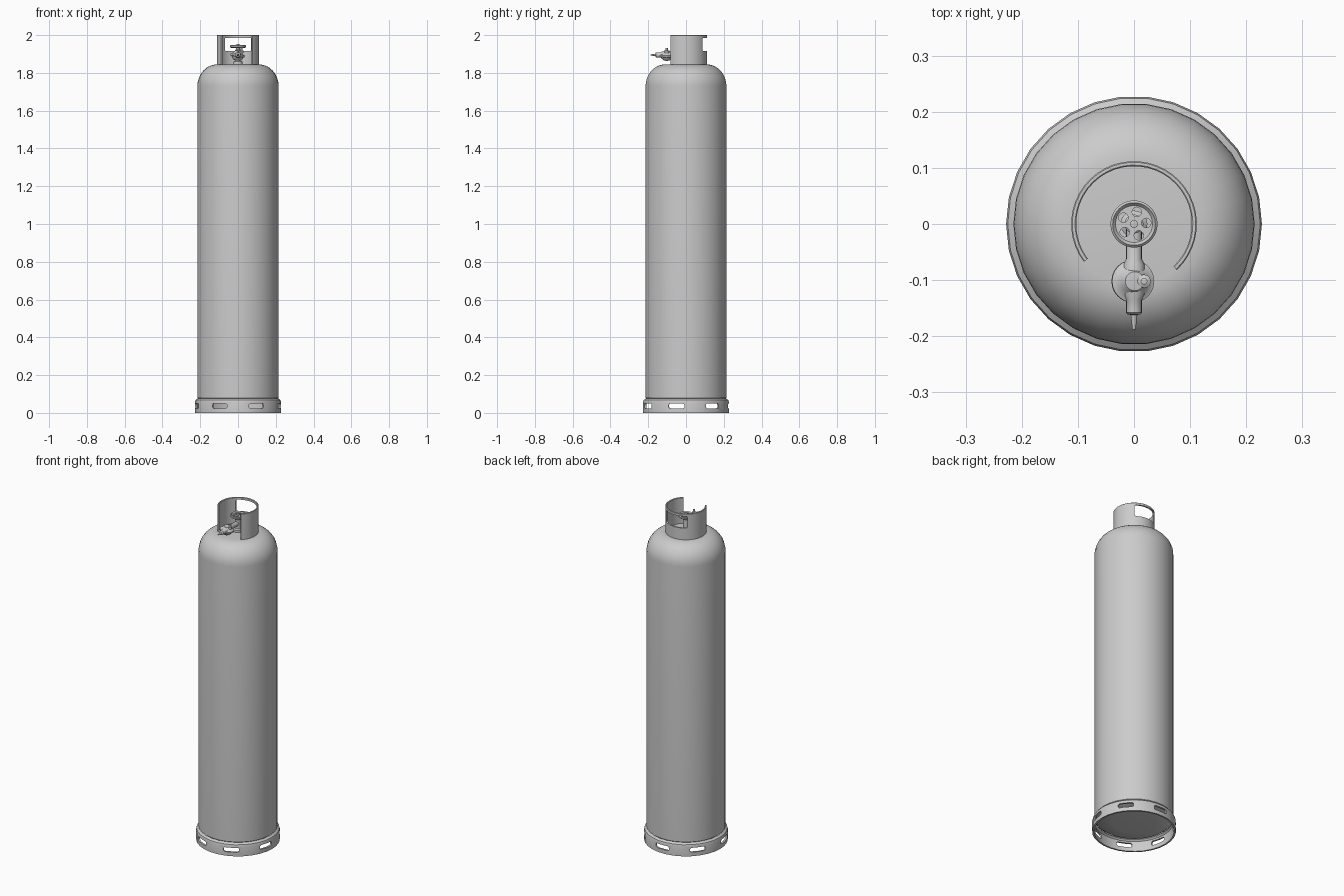
import bpy, bmesh
from math import sin, cos, pi, radians
from mathutils import Matrix, Vector

if "Cube" in bpy.data.objects:
    bpy.data.objects.remove(bpy.data.objects["Cube"])


def finish(bm, name, matrix=None, smooth=35):
    bmesh.ops.remove_doubles(bm, verts=bm.verts, dist=1e-6)
    if matrix:
        bm.transform(matrix)
    bmesh.ops.recalc_face_normals(bm, faces=bm.faces)
    mesh = bpy.data.meshes.new(name)
    bm.to_mesh(mesh)
    bm.free()
    ob = bpy.data.objects.new(name, mesh)
    bpy.context.collection.objects.link(ob)
    if smooth:
        shade(ob, smooth)
    return ob


def shade(ob, angle=35):
    bpy.ops.object.select_all(action='DESELECT')
    bpy.context.view_layer.objects.active = ob
    ob.select_set(True)
    bpy.ops.object.shade_smooth_by_angle(angle=radians(angle))


def lathe(name, profile, n=24, closed=False, arc=None, matrix=None):
    """Revolve (r, z) points round z; arc = (start, end) in degrees leaves capped ends."""
    bm = bmesh.new()
    a0, a1 = arc or (0, 360)
    rings = []
    for i in range(n + 1 if arc else n):
        a = radians(a0 + (a1 - a0) * i / n)
        rings.append([bm.verts.new((r * cos(a), r * sin(a), z)) for r, z in profile])
    m = len(profile)
    for i in range(n):
        p, q = rings[i], rings[(i + 1) % len(rings)]
        for j in range(m if closed else m - 1):
            k = (j + 1) % m
            bm.faces.new((p[j], q[j], q[k], p[k]))
    if arc:
        bm.faces.new(rings[0])
        bm.faces.new(rings[-1])
    bmesh.ops.dissolve_degenerate(bm, dist=1e-6, edges=bm.edges)
    return finish(bm, name, matrix)


def slot_prism(bm, angle, half_w, z0, z1, corner, r0, r1):
    """Rounded-rectangle prism running radially outwards at the given angle."""
    rot = Matrix.Rotation(radians(angle), 4, 'Z')
    outline = []
    zm, hh = (z0 + z1) / 2, (z1 - z0) / 2
    for q, (sx, sz) in enumerate(((1, 1), (-1, 1), (-1, -1), (1, -1))):
        for k in range(5):
            a = q * pi / 2 + k * pi / 8
            outline.append((sx * (half_w - corner) + corner * cos(a),
                            zm + sz * (hh - corner) + corner * sin(a)))
    ends = [[bm.verts.new(rot @ Vector((r, t, z))) for t, z in outline] for r in (r0, r1)]
    bm.faces.new(ends[0])
    bm.faces.new(ends[1])
    for i in range(len(outline)):
        j = (i + 1) % len(outline)
        bm.faces.new((ends[0][i], ends[0][j], ends[1][j], ends[1][i]))


def cut(ob, cutter):
    mod = ob.modifiers.new("cut", 'BOOLEAN')
    mod.object, mod.solver = cutter, 'EXACT'
    # the cut runs before the smoothing modifier, if any
    bpy.context.view_layer.objects.active = ob
    bpy.ops.object.modifier_apply(modifier=mod.name)
    bpy.data.objects.remove(cutter)
    shade(ob)


# Tank: dished bottom, straight wall, elliptical shoulder, flat crown
shoulder = [(0.11 + 0.105 * cos(i * pi / 20), 1.73 + 0.115 * sin(i * pi / 20)) for i in range(11)]
lathe("tank_body", [(0, 0.058), (0.12, 0.06), (0.195, 0.065), (0.215, 0.08)]
      + shoulder + [(0, 1.847)], 30)

# Foot ring with seven slots
foot = lathe("foot_ring", [(0.228, 0), (0.228, 0.058), (0.225, 0.068), (0.213, 0.077),
                           (0.208, 0.068), (0.217, 0.06), (0.218, 0)], 30, closed=True)
bm = bmesh.new()
for i in range(7):
    slot_prism(bm, 90 + i * 360 / 7, 0.043, 0.024, 0.05, 0.01, 0.17, 0.27)
cut(foot, finish(bm, "slot_cutter", smooth=0))

# Guard collar, open at the front, with a hand window at the back
collar = lathe("guard_collar", [(0.112, 1.835), (0.112, 1.998), (0.110, 2.0), (0.105, 2.0),
                                (0.103, 1.998), (0.103, 1.835)], 32, closed=True, arc=(-47, 217))
bm = bmesh.new()
slot_prism(bm, 90, 0.07, 1.915, 1.986, 0.008, 0.03, 0.2)
cut(collar, finish(bm, "window_cutter", smooth=0))

# Valve stem
lathe("valve_stem", [(0, 1.84), (0.024, 1.84), (0.024, 1.86), (0.017, 1.865), (0.017, 1.92),
                     (0.011, 1.925), (0.011, 1.935), (0.007, 1.937), (0.007, 1.953), (0, 1.954)], 16)

# Handwheel: rounded rim plate with five holes
wheel = lathe("handwheel", [(0, 1.935), (0.032, 1.935), (0.037, 1.932), (0.042, 1.936),
                            (0.042, 1.944), (0.038, 1.948), (0.033, 1.942), (0, 1.942)], 30)
bm = bmesh.new()
for i in range(5):
    a = radians(5 + 72 * i)
    bmesh.ops.create_cone(bm, cap_ends=True, segments=12, radius1=0.0085, radius2=0.0085, depth=0.04,
                          matrix=Matrix.Translation((0.022 * cos(a), 0.022 * sin(a), 1.94)))
cut(wheel, finish(bm, "hole_cutter", smooth=0))

# Outlet pipe through the regulator, ending in a thin nozzle (runs towards -y)
forward = Matrix.Translation((0, 0, 1.895)) @ Matrix.Rotation(pi / 2, 4, 'X')
lathe("outlet_pipe", [(0, 0), (0.014, 0), (0.014, 0.062), (0.019, 0.072), (0.019, 0.125),
                      (0.014, 0.135), (0.014, 0.158), (0.011, 0.161), (0.006, 0.162),
                      (0.003, 0.188), (0, 0.188)], 16, matrix=forward)

# Regulator bell and its small top knob
at = Matrix.Translation((-0.002, -0.102, 1.893)) @ Matrix.Rotation(radians(8), 4, 'Y')
lathe("regulator_bell", [(0, -0.028), (0.016, -0.027), (0.027, -0.018), (0.031, -0.007),
                         (0.038, -0.005), (0.038, 0.004), (0.030, 0.007), (0.022, 0.017),
                         (0.017, 0.023), (0, 0.025)], 24, matrix=at)
knob = Matrix.Translation((0.018, -0.102, 1.905))
lathe("regulator_knob", [(0, 0), (0.012, 0), (0.012, 0.012), (0.006, 0.015),
                         (0.006, 0.026), (0, 0.028)], 12, matrix=knob)
